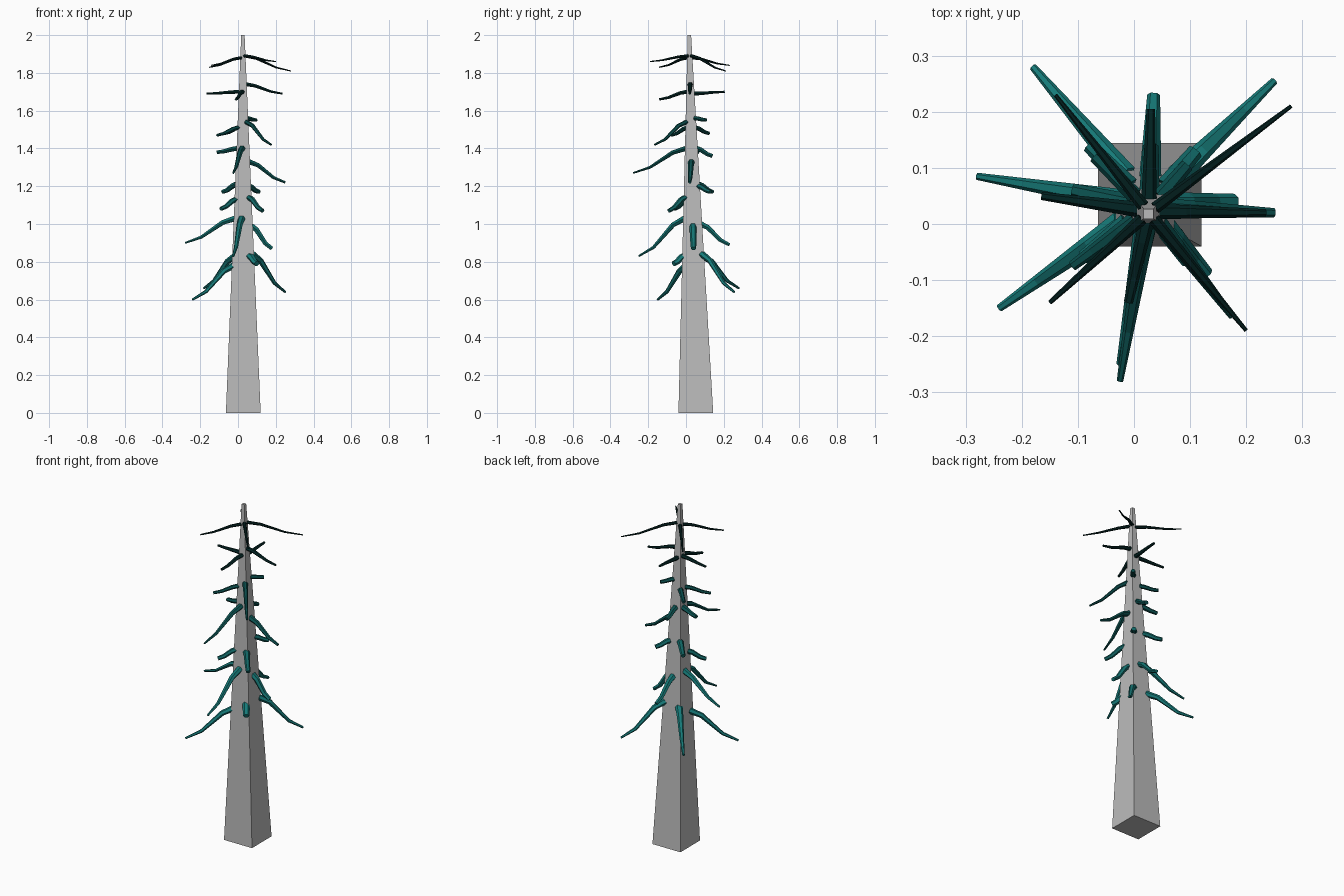
import bpy, bmesh, math
from mathutils import Vector

cube = bpy.data.objects.get("Cube")
if cube:
    bpy.data.objects.remove(cube, do_unlink=True)

HEIGHT = 2.0
BASE, TIP = Vector((0.028, 0.052, 0)), Vector((0.026, 0.018, HEIGHT))
BASE_HALF, TIP_HALF = 0.092, 0.009
SIDES = 6


def make_material(name, color):
    mat = bpy.data.materials.new(name)
    mat.use_nodes = True
    mat.diffuse_color = (*color, 1)
    mat.node_tree.nodes["Principled BSDF"].inputs["Base Color"].default_value = (*color, 1)
    return mat


def make_object(name, rings, mat):
    """Skin a list of point rings into a closed, flat-shaded tube."""
    bm = bmesh.new()
    loops = [[bm.verts.new(p) for p in ring] for ring in rings]
    n = len(loops[0])
    for low, high in zip(loops, loops[1:]):
        for i in range(n):
            j = (i + 1) % n
            bm.faces.new((low[i], low[j], high[j], high[i]))
    bm.faces.new(loops[0][::-1])
    bm.faces.new(loops[-1])
    bmesh.ops.recalc_face_normals(bm, faces=bm.faces)
    mesh = bpy.data.meshes.new(name)
    bm.to_mesh(mesh)
    bm.free()
    mesh.materials.append(mat)
    obj = bpy.data.objects.new(name, mesh)
    bpy.context.collection.objects.link(obj)
    return obj


def square(center, half):
    corners = ((-1, -1), (1, -1), (1, 1), (-1, 1))
    return [center + Vector((x, y, 0)) * half for x, y in corners]


def branch(name, tip, root_z, width, mat):
    """Drooping branch: leaves the trunk flat, drops, then flattens at the tip."""
    f = root_z / HEIGHT
    axis = BASE.lerp(TIP, f)
    half = BASE_HALF + (TIP_HALF - BASE_HALF) * f
    out = Vector((tip.x - axis.x, tip.y - axis.y, 0)).normalized()
    side = Vector((-out.y, out.x, 0))
    reach = half / max(abs(out.x), abs(out.y))
    root = axis + out * reach * 0.85
    length = (tip - root).to_2d().length
    drop = root_z - tip.z
    # long branches taper to a point, short ones stay blunt
    taper = min(0.8, max(0.32, 1.0 - 2.8 * length))
    path = []
    for t, lift in ((0, 0), (0.25, 0.08), (0.68, -0.09), (1, 0)):
        point = root.lerp(tip, t)
        point.z += lift * drop
        path.append((point, width * (1 + (taper - 1) * t)))
    rings = []
    for k, (point, w) in enumerate(path):
        ahead = path[min(k + 1, len(path) - 1)][0]
        behind = path[max(k - 1, 0)][0]
        up = (ahead - behind).normalized().cross(side)
        ring = []
        for i in range(SIDES):
            a = math.tau * i / SIDES
            ring.append(point + side * math.cos(a) * w / 2 + up * math.sin(a) * w * 0.42)
        rings.append(ring)
    make_object(name, rings, mat)


# Trunk: leaning, tapered square post
make_object("trunk", [square(BASE, BASE_HALF), square(TIP, TIP_HALF)],
            make_material("bark grey", (0.5, 0.5, 0.5)))

# Branch tiers, top to bottom: colour name, teal strength, branch width,
# then tip x, tip y, tip z and root z of each branch
TIERS = [
    ("black teal", 0.012, 0.022, [
        (0.28, 0.21, 1.81, 1.89), (-0.15, -0.14, 1.83, 1.88),
        (0.2, -0.19, 1.86, 1.89), (-0.14, 0.23, 1.84, 1.88)]),
    ("night teal", 0.018, 0.028, [
        (-0.165, 0.05, 1.69, 1.7), (0.235, 0.02, 1.69, 1.74),
        (0.03, 0.205, 1.7, 1.69), (-0.01, -0.14, 1.66, 1.7)]),
    ("deep teal", 0.07, 0.03, [
        (0.175, -0.165, 1.42, 1.54), (0.095, 0.105, 1.55, 1.56),
        (-0.11, -0.075, 1.47, 1.51), (-0.07, 0.12, 1.48, 1.51)]),
    ("dark teal", 0.085, 0.036, [
        (-0.11, 0.06, 1.38, 1.4), (0.25, 0.02, 1.22, 1.33),
        (0.03, 0.14, 1.36, 1.4), (-0.025, -0.28, 1.27, 1.4)]),
    ("shaded teal", 0.13, 0.036, [
        (0.11, 0.13, 1.17, 1.2), (-0.08, 0.14, 1.17, 1.21),
        (-0.09, -0.06, 1.08, 1.13), (0.13, -0.09, 1.07, 1.14)]),
    ("medium teal", 0.17, 0.04, [
        (-0.28, 0.085, 0.9, 1.03), (0.18, 0.04, 0.87, 0.99),
        (0.035, 0.23, 0.89, 1), (-0.025, -0.25, 0.83, 1.03)]),
    ("bright teal", 0.2, 0.042, [
        (-0.24, -0.15, 0.6, 0.78), (-0.18, 0.28, 0.66, 0.83),
        (0.25, 0.255, 0.64, 0.84), (0.1, -0.065, 0.79, 0.83)]),
]
for level, (color_name, teal, width, branches) in enumerate(TIERS, 1):
    mat = make_material(color_name, (teal * 0.04, teal, teal * 0.97))
    for number, (x, y, z, root_z) in enumerate(branches, 1):
        branch(f"tier_{level}_branch_{number}", Vector((x, y, z)), root_z, width, mat)
